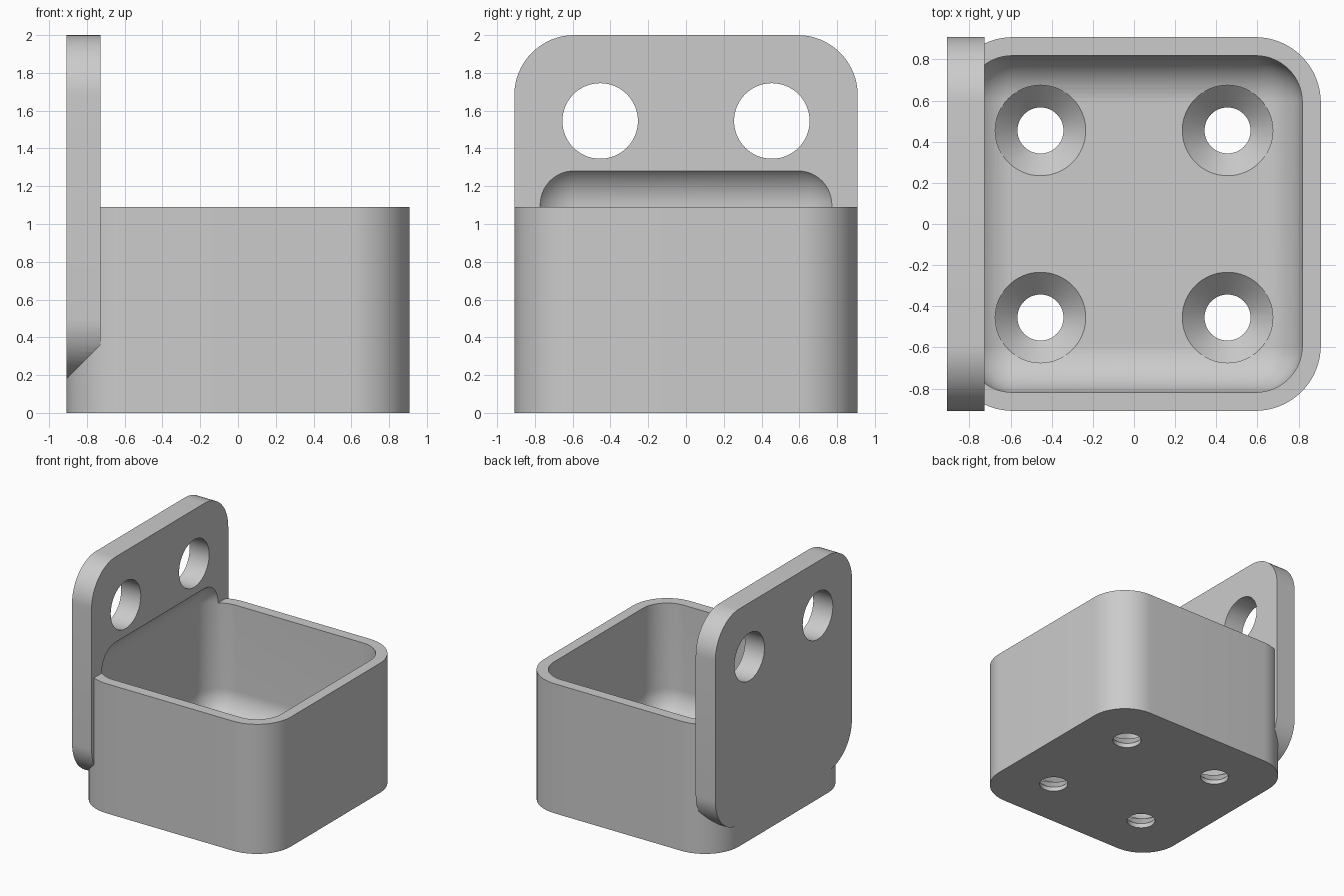
import bpy, bmesh, math
from mathutils import Matrix, Vector

U = 1 / 11            # one design unit
HALF = 10 * U         # half the width of the holder
R_OUT = 3.5 * U       # outer corner radius
R_IN = 2.5 * U        # pocket fillet radius
FLOOR = 1.6 * U       # floor thickness
HOLE = 5 * U          # hole offset from the middle

cube = bpy.data.objects.get("Cube")
if cube:
    bpy.data.objects.remove(cube, do_unlink=True)

grey = bpy.data.materials.new("plain grey")
grey.use_nodes = True
colour = (0.6, 0.6, 0.6, 1)
grey.diffuse_color = colour
grey.node_tree.nodes["Principled BSDF"].inputs["Base Color"].default_value = colour


def finish(bm, name):
    bmesh.ops.recalc_face_normals(bm, faces=bm.faces)
    mesh = bpy.data.meshes.new(name)
    bm.to_mesh(mesh)
    bm.free()
    mesh.materials.append(grey)
    obj = bpy.data.objects.new(name, mesh)
    bpy.context.collection.objects.link(obj)
    return obj


def rounded_block(name, low, high, radius, axis=None, segments=16):
    """Block with the edges along one axis rounded, or all edges if no axis."""
    low, high = Vector(low), Vector(high)
    bm = bmesh.new()
    bmesh.ops.create_cube(bm, size=1)
    bmesh.ops.scale(bm, vec=high - low, verts=bm.verts)
    bmesh.ops.translate(bm, vec=(low + high) / 2, verts=bm.verts)
    edges = [e for e in bm.edges if axis is None
             or abs((e.verts[0].co - e.verts[1].co).normalized()[axis]) > 0.9]
    bmesh.ops.bevel(bm, geom=edges, offset=radius, segments=segments,
                    profile=0.5, affect='EDGES')
    return finish(bm, name)


def turned(name, profile, matrix, segments=64):
    """Closed solid of revolution from (radius, height) points."""
    bm = bmesh.new()
    rings = []
    for r, h in profile:
        rings.append([bm.verts.new((r * math.cos(2 * math.pi * i / segments),
                                    r * math.sin(2 * math.pi * i / segments), h))
                      for i in range(segments)])
    for a, b in zip(rings, rings[1:]):
        for i in range(segments):
            j = (i + 1) % segments
            bm.faces.new((a[i], a[j], b[j], b[i]))
    bm.faces.new(rings[0])
    bm.faces.new(rings[-1])
    bm.transform(matrix)
    return finish(bm, name)


def combine(target, tool, operation):
    tool.hide_render = True
    mod = target.modifiers.new(operation.lower(), 'BOOLEAN')
    mod.operation, mod.solver, mod.object = operation, 'EXACT', tool
    bpy.context.view_layer.objects.active = target
    bpy.ops.object.modifier_apply(modifier=mod.name)
    bpy.data.objects.remove(tool, do_unlink=True)


# Box body and the upright plate on its right side
edge = HALF - 0.001
holder = rounded_block("box_with_mounting_plate", (-edge, -edge, 0),
                       (edge, edge, 12 * U), R_OUT, axis=2)
plate = rounded_block("plate", (-HALF, -HALF, 2 * U),
                      (-8 * U, HALF, 22 * U), R_OUT, axis=0)
combine(holder, plate, 'UNION')

# Filleted pocket, which also scoops into the plate
pocket = rounded_block("pocket_cutter", (-9 * U, -9 * U, FLOOR),
                       (9 * U, 9 * U, 14.6 * U), R_IN)
combine(holder, pocket, 'DIFFERENCE')

# Countersunk holes in the floor
r_small, r_big = 1.23 * U, 2.42 * U
screw = [(r_small, -0.1), (r_small, FLOOR - (r_big - r_small)),
         (r_big, FLOOR), (r_big, FLOOR + 0.2)]
for x in (-HOLE, HOLE):
    for y in (-HOLE, HOLE):
        combine(holder, turned("screw_cutter", screw,
                               Matrix.Translation((x, y, 0))), 'DIFFERENCE')

# Round holes through the plate
for y in (-HOLE, HOLE):
    place = Matrix.Translation((-9 * U, y, 17 * U)) @ Matrix.Rotation(math.pi / 2, 4, 'Y')
    combine(holder, turned("plate_hole_cutter", [(2.2 * U, -0.2), (2.2 * U, 0.2)],
                           place), 'DIFFERENCE')

# Smooth rounded faces, crisp edges
bpy.ops.object.select_all(action='DESELECT')
holder.select_set(True)
bpy.context.view_layer.objects.active = holder
bpy.ops.object.shade_smooth_by_angle(angle=math.radians(25))
